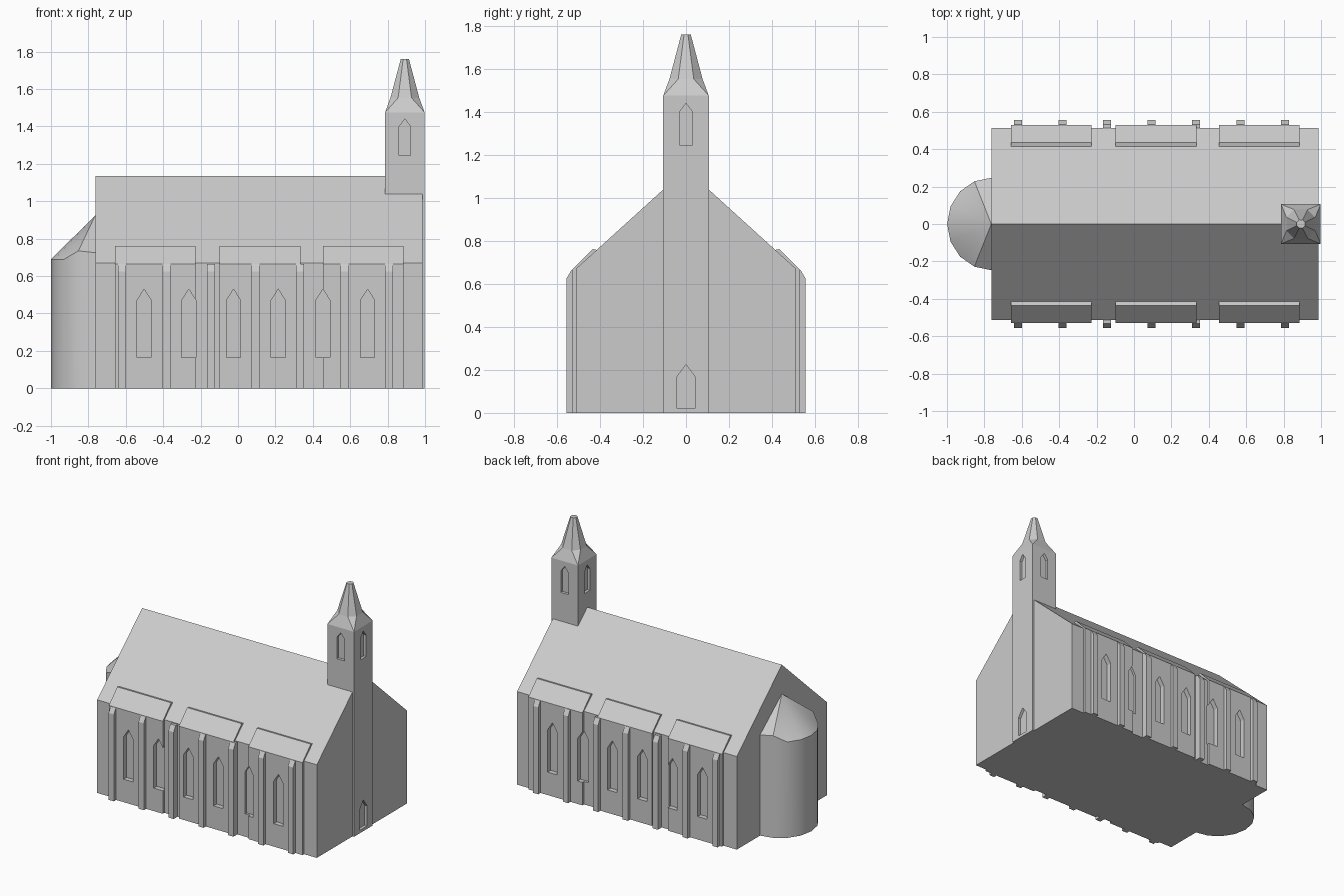
import bpy, bmesh, math
from mathutils import Vector

if "Cube" in bpy.data.objects:
    bpy.data.objects.remove(bpy.data.objects["Cube"])

stone = bpy.data.materials.new("grey stone")
stone.diffuse_color = (0.6, 0.6, 0.6, 1)
stone.use_nodes = True
stone.node_tree.nodes["Principled BSDF"].inputs["Base Color"].default_value = stone.diffuse_color


def make(name, verts, faces):
    bm = bmesh.new()
    vs = [bm.verts.new(v) for v in verts]
    for f in faces:
        bm.faces.new([vs[i] for i in f])
    bmesh.ops.recalc_face_normals(bm, faces=bm.faces)
    me = bpy.data.meshes.new(name)
    bm.to_mesh(me)
    bm.free()
    me.materials.append(stone)
    ob = bpy.data.objects.new(name, me)
    bpy.context.collection.objects.link(ob)
    return ob


def prism(name, profile, axis, a, b):
    """Extrude a (horizontal, z) profile along x or y from a to b."""
    n = len(profile)
    verts = [(d, h, z) if axis == 'x' else (h, d, z) for d in (a, b) for h, z in profile]
    faces = [range(n), range(n, 2 * n)]
    faces += [(i, (i + 1) % n, n + (i + 1) % n, n + i) for i in range(n)]
    return make(name, verts, faces)


def arch(c, w, z0, z1, z2):
    return [(c - w, z0), (c + w, z0), (c + w, z1), (c, z2), (c - w, z1)]


def boolean(ob, other, op, remove=True):
    m = ob.modifiers.new("bool", 'BOOLEAN')
    m.operation, m.object, m.solver = op, other, 'EXACT'
    bpy.context.view_layer.objects.active = ob
    bpy.ops.object.modifier_apply(modifier=m.name)
    if remove:
        bpy.data.objects.remove(other)


# Nave with gabled roof
nave = prism("nave", [(-0.512, 0), (0.512, 0), (0.512, 0.67), (0, 1.135), (-0.512, 0.67)],
             'x', -0.763, 0.986)

# Projecting wall bays with raised eaves, buttresses and windows on both sides
for s in (-1, 1):
    bay = [(0.4, 0), (0.53, 0), (0.53, 0.665), (0.435, 0.762), (0.415, 0.758), (0.4, 0.74)]
    for x0, x1 in ((-0.657, -0.228), (-0.1, 0.334), (0.454, 0.884)):
        boolean(nave, prism("bay", [(s * y, z) for y, z in bay], 'x', x0, x1), 'UNION')
    buttress = [(0.48, 0), (0.556, 0), (0.556, 0.625), (0.533, 0.664), (0.48, 0.664)]
    for i in range(7):
        x = -0.62 + 0.238 * i
        boolean(nave, prism("buttress", [(s * y, z) for y, z in buttress],
                            'x', x - 0.021, x + 0.021), 'UNION')
    for i in range(6):
        cut = prism("window_cutter", arch(-0.502 + 0.239 * i, 0.038, 0.165, 0.47, 0.53),
                    'y', s * 0.495, s * 0.7)
        boolean(nave, cut, 'DIFFERENCE')

# Bell tower, let into the end gable
cx, r = 0.892, 0.106
tower = prism("bell_tower", [(-r, 0), (r, 0), (r, 1.475), (-r, 1.475)], 'x', cx - r, cx + r)
boolean(nave, tower, 'DIFFERENCE', remove=False)
for s in (-1, 1):
    boolean(tower, prism("bell_cutter", arch(cx, 0.03, 1.245, 1.4, 1.44),
                         'y', s * (r - 0.02), s * 0.3), 'DIFFERENCE')
    boolean(tower, prism("bell_cutter", arch(0, 0.03, 1.245, 1.4, 1.44),
                         'x', cx + s * (r - 0.02), cx + s * 0.3), 'DIFFERENCE')
boolean(tower, prism("door_cutter", arch(0, 0.044, 0.022, 0.165, 0.225),
                     'x', cx + r - 0.02, 1.2), 'DIFFERENCE')


# Spire: square base broached into an octagon, tapering to a small flat tip
def octagon(a, b, z):
    pts = [(a, -b), (a, b), (b, a), (-b, a), (-a, b), (-a, -b), (-b, -a), (b, -a)]
    return [(cx + x, y, z) for x, y in pts]


verts = [(cx + x * r, y * r, 1.475) for x, y in ((1, -1), (1, 1), (-1, 1), (-1, -1))]
verts += octagon(0.077, 0.036, 1.553) + octagon(0.022, 0.009, 1.76)
faces = [(0, 1, 2, 3), range(12, 20)]
for k in range(4):
    nk = (k + 1) % 4
    faces.append((k, nk, 4 + 2 * k + 1, 4 + 2 * k))
    faces.append((nk, 4 + (2 * k + 2) % 8, 4 + 2 * k + 1))
for i in range(8):
    j = (i + 1) % 8
    faces.append((4 + i, 4 + j, 12 + j, 12 + i))
make("spire", verts, faces)

# Rounded apse with half-cone roof and uneven eave
eave = [0.69, 0.69, 0.69, 0.735, 0.725]
base, top = [], []
for i in range(-4, 5):
    t = math.radians(22.5 * i)
    x, y = -0.763 - 0.236 * math.cos(t), 0.247 * math.sin(t)
    base.append((x, y, 0))
    top.append((x, y, eave[abs(i)]))
faces = [range(9), (0, 8, 17, 18, 9)]
for i in range(8):
    faces += [(i, i + 1, 10 + i, 9 + i), (9 + i, 10 + i, 18)]
apse = make("apse", base + top + [(-0.763, 0, 0.925)], faces)
bpy.ops.object.select_all(action='DESELECT')
apse.select_set(True)
bpy.context.view_layer.objects.active = apse
bpy.ops.object.shade_smooth_by_angle(angle=math.radians(30))
